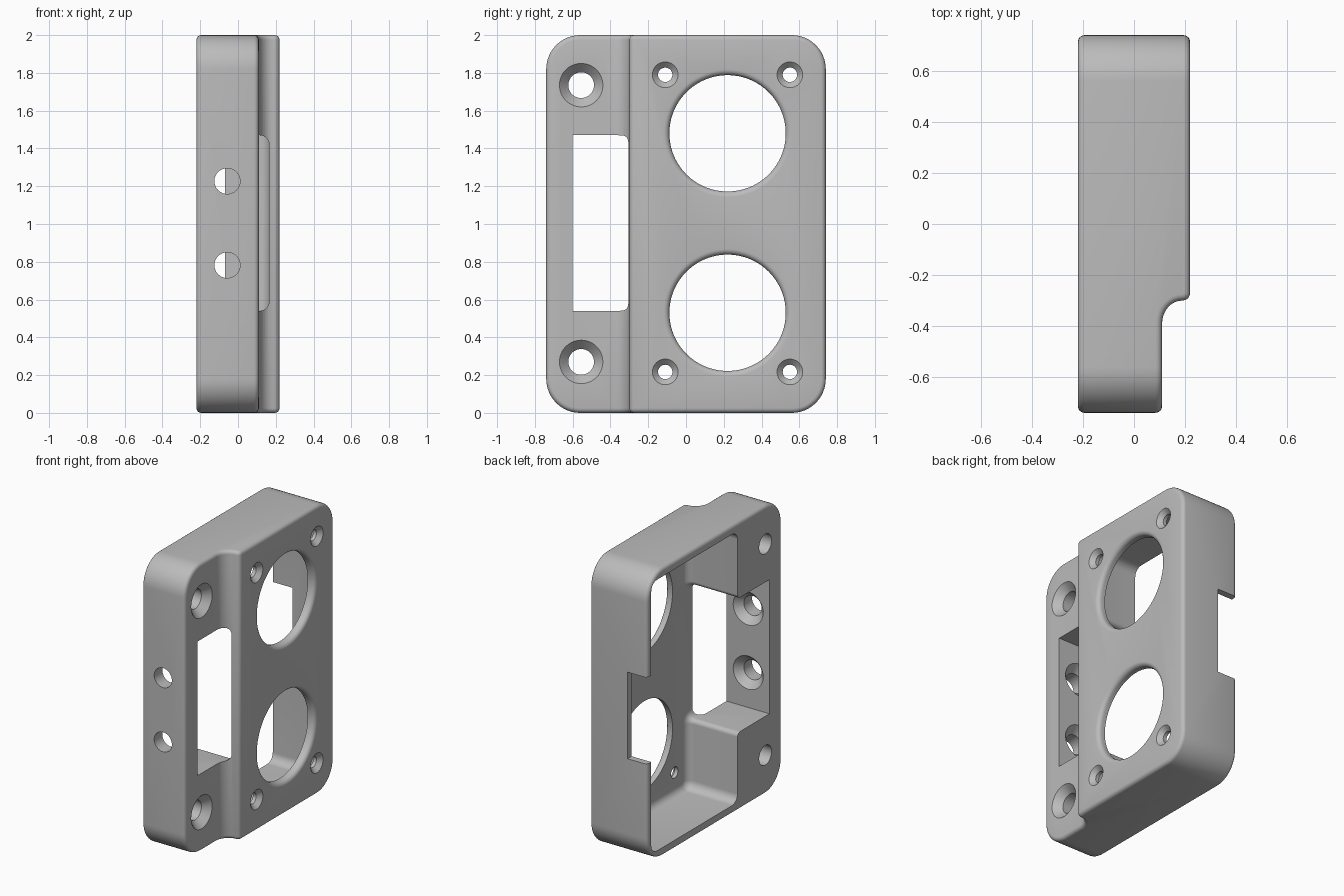
import bpy, bmesh, math
from mathutils import Vector

cube = bpy.data.objects.get("Cube")
if cube:
    bpy.data.objects.remove(cube, do_unlink=True)

HALF_X, HALF_Y, HEIGHT = 0.22, 0.74, 2.0
PLATE_IN = 0.165          # inner face of the plate


def arc(cx, cy, rx, ry, start, end, n=8):
    """Points on an elliptical arc, angles in degrees."""
    out = []
    for i in range(n + 1):
        t = math.radians(start + (end - start) * i / n)
        out.append((cx + rx * math.cos(t), cy + ry * math.sin(t)))
    return out


def rounded(corners, n=8):
    """Outline from (a, b, radius) right-angled corners."""
    pts = []
    for i, (a, b, r) in enumerate(corners):
        p = Vector((a, b))
        if not r:
            pts.append((a, b))
            continue
        u = (Vector(corners[i - 1][:2]) - p).normalized()
        v = (Vector(corners[(i + 1) % len(corners)][:2]) - p).normalized()
        centre = p + (u + v) * r
        for k in range(n + 1):
            t = math.pi / 2 * k / n
            pts.append(tuple(centre - v * r * math.cos(t) - u * r * math.sin(t)))
    return pts


def finish(bm, name):
    bmesh.ops.recalc_face_normals(bm, faces=bm.faces[:])
    me = bpy.data.meshes.new(name)
    bm.to_mesh(me)
    bm.free()
    ob = bpy.data.objects.new(name, me)
    bpy.context.collection.objects.link(ob)
    return ob


def prism(name, outline, lo, hi, axis="x", end_round=0):
    """Extrude an outline along x or z, optionally rounding the far end."""
    place = (lambda p, c: (c, p[0], p[1])) if axis == "x" else (lambda p, c: (p[0], p[1], c))
    bm = bmesh.new()
    a = [bm.verts.new(place(p, lo)) for p in outline]
    b = [bm.verts.new(place(p, hi)) for p in outline]
    bm.faces.new(a)
    end = bm.faces.new(b)
    for i in range(len(a)):
        bm.faces.new((a[i - 1], a[i], b[i], b[i - 1]))
    if end_round:
        bmesh.ops.recalc_face_normals(bm, faces=bm.faces[:])
        bmesh.ops.bevel(bm, geom=list(end.edges), offset=end_round, segments=5,
                        profile=0.5, affect="EDGES", clamp_overlap=False)
    return finish(bm, name)


def lathe(name, profile, centre, axis="x", sides=48):
    """Turn (position, radius) pairs about an x or y axis through centre."""
    bm = bmesh.new()
    rings = []
    for pos, r in profile:
        ring = []
        for i in range(sides):
            t = math.tau * i / sides
            c, s = r * math.cos(t), r * math.sin(t)
            co = (pos, centre[0] + c, centre[1] + s) if axis == "x" else (centre[0] + c, pos, centre[1] + s)
            ring.append(bm.verts.new(co))
        rings.append(ring)
    for p, q in zip(rings, rings[1:]):
        for i in range(sides):
            bm.faces.new((p[i - 1], p[i], q[i], q[i - 1]))
    bm.faces.new(rings[0])
    bm.faces.new(rings[-1])
    return finish(bm, name)


def apply(ob, mod):
    bpy.context.view_layer.objects.active = ob
    bpy.ops.object.modifier_apply(modifier=mod.name)


def cut(ob, cutter):
    cutter.hide_render = True
    mod = ob.modifiers.new("cut", "BOOLEAN")
    mod.operation, mod.solver, mod.object = "DIFFERENCE", "EXACT", cutter
    apply(ob, mod)
    bpy.data.objects.remove(cutter, do_unlink=True)


# Outer block with rounded corners
R = 0.18
body = prism("bracket_housing", rounded([(-HALF_Y, 0, R), (HALF_Y, 0, R),
             (HALF_Y, HEIGHT, R), (-HALF_Y, HEIGHT, R)], 12), -HALF_X, HALF_X)

# Lowered mounting ledge with a curved step
step = [(0.11, -1)] + arc(0.19, -0.39, 0.08, 0.09, 180, 90)
step += arc(0.19, -0.27, 0.03, 0.03, -90, 0, 5)[1:] + [(0.3, -0.27), (0.3, -1)]
cut(body, prism("step_cutter", step, -0.5, 2.5, "z"))

# Soft outer edges
soft = body.modifiers.new("soft_edges", "BEVEL")
soft.width, soft.segments = 0.025, 4
soft.limit_method, soft.angle_limit = "ANGLE", math.radians(40)
soft.use_clamp_overlap = False
apply(body, soft)

# Cavity and slot pocket, open on the -x side
cavity = rounded([(-0.25, 0.06, 0.06), (0.695, 0.06, 0.06), (0.695, 1.94, 0.06),
                  (-0.25, 1.94, 0.06), (-0.25, 1.47, 0.03), (-0.6, 1.47, 0),
                  (-0.6, 0.54, 0), (-0.25, 0.54, 0.03)])
cut(body, prism("cavity_cutter", cavity, -0.4, PLATE_IN, end_round=0.05))

# Notch in the back wall
cut(body, prism("notch_cutter", [(0.6, 0.7), (0.9, 0.7), (0.9, 1.3), (0.6, 1.3)], -0.4, -0.07))

# Large round openings with rolled rims
rim = [(0.1, 0.308)] + [(x, r) for r, x in arc(0.338, 0.19, 0.03, 0.03, 180, 90, 6)] + [(0.3, 0.338)]
for z in (0.53, 1.48):
    cut(body, lathe("round_opening_cutter", rim, (0.22, z), sides=96))

# Small countersunk holes around the openings
for y in (-0.11, 0.55):
    for z in (0.217, 1.79):
        cut(body, lathe("small_hole_cutter", [(0.05, 0.038), (0.19, 0.038), (0.22, 0.068), (0.3, 0.068)], (y, z)))

# Mounting holes through the ledge
for z in (0.27, 1.735):
    cut(body, lathe("mounting_hole_cutter", [(-0.4, 0.068), (0.06, 0.068), (0.11, 0.115), (0.3, 0.115)], (-0.555, z)))

# Front wall holes, countersunk from inside
for z in (0.782, 1.227):
    cut(body, lathe("front_hole_cutter", [(-0.9, 0.068), (-0.65, 0.068), (-0.6, 0.115), (-0.5, 0.115)], (-0.057, z), "y"))

# Plain grey finish
grey = bpy.data.materials.new("plain_grey")
grey.use_nodes = True
colour = (0.5, 0.5, 0.5, 1)
grey.diffuse_color = colour
grey.node_tree.nodes["Principled BSDF"].inputs["Base Color"].default_value = colour
body.data.materials.clear()
body.data.materials.append(grey)

bpy.ops.object.select_all(action="DESELECT")
body.select_set(True)
bpy.context.view_layer.objects.active = body
bpy.ops.object.shade_smooth_by_angle(angle=math.radians(30))
